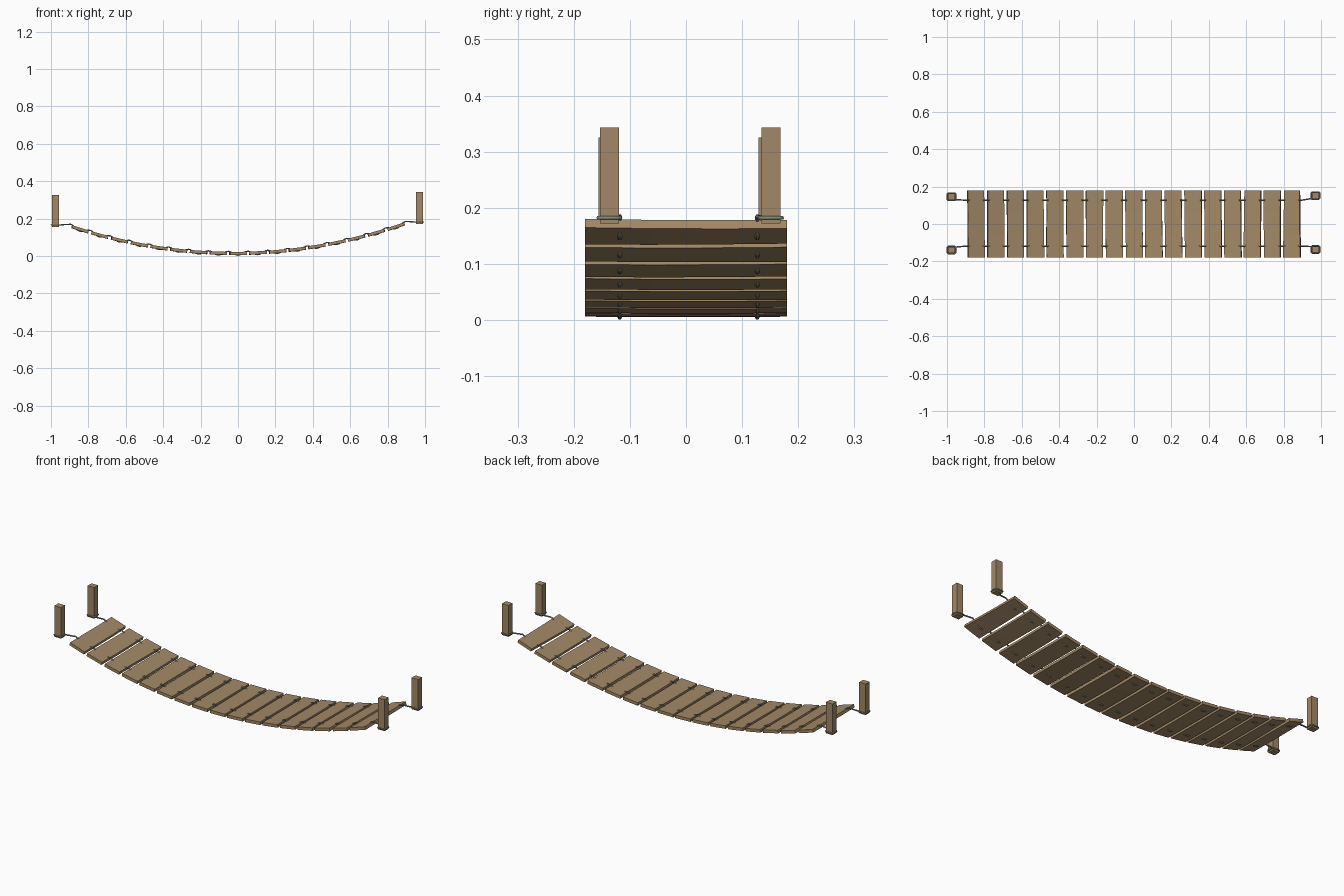
import bpy, bmesh, math, random
from mathutils import Vector, Matrix

if "Cube" in bpy.data.objects:
    bpy.data.objects.remove(bpy.data.objects["Cube"])

random.seed(4)

def material(name, rgb):
    m = bpy.data.materials.new(name)
    m.diffuse_color = (*rgb, 1)
    m.use_nodes = True
    m.node_tree.nodes["Principled BSDF"].inputs["Base Color"].default_value = m.diffuse_color
    return m

WOOD = material("weathered wood", (0.365, 0.25, 0.135))
ROPE = material("grey green rope", (0.23, 0.26, 0.19))

# sag curve of the bridge deck
X0, A, Z0 = -0.022, 0.19, 0.0142
N, PITCH = 17, 0.1056
HALF_Y, THICK = 0.18, 0.0162

def sag(x):
    return Z0 + A * (x - X0) ** 2

def slope(x):
    return math.atan(2 * A * (x - X0))

def deck_point(x, y, offset):
    a = slope(x)
    return Vector((x - math.sin(a) * offset, y, sag(x) + math.cos(a) * offset))

def mesh_object(name, bm, mat):
    bmesh.ops.recalc_face_normals(bm, faces=bm.faces)
    me = bpy.data.meshes.new(name)
    bm.to_mesh(me)
    bm.free()
    me.materials.append(mat)
    ob = bpy.data.objects.new(name, me)
    bpy.context.collection.objects.link(ob)
    return ob

# plank: slightly tapered board with four cross-sections joined along y
def plank(i):
    cx = (i - (N - 1) / 2) * PITCH
    taper_l, taper_r = (random.uniform(-0.003, 0.003) for _ in range(2))
    bm = bmesh.new()
    rings = []
    for y in (-HALF_Y, -0.06, 0.06, HALF_Y):
        dip = -0.0008 if abs(y) < 0.1 else 0
        left = -0.0458 + taper_l * y / HALF_Y + random.uniform(-0.0007, 0.0007)
        right = 0.0458 + taper_r * y / HALF_Y + random.uniform(-0.0007, 0.0007)
        rings.append([bm.verts.new((u, y, w + dip)) for u, w in (
            (left, -THICK / 2), (right, -THICK / 2), (right, THICK / 2), (left, THICK / 2))])
    for a, b in zip(rings, rings[1:]):
        for k in range(4):
            n = (k + 1) % 4
            bm.faces.new((a[k], a[n], b[n], b[k]))
    bm.faces.new(rings[0])
    bm.faces.new(rings[-1])
    bm.transform(Matrix.Translation((cx, 0, sag(cx))) @ Matrix.Rotation(-slope(cx), 4, 'Y'))
    mesh_object(f"plank_{i + 1}", bm, WOOD)

for i in range(N):
    plank(i)

# rope: tube along a path, turned into a mesh
def rope(name, pts, closed=False):
    cu = bpy.data.curves.new(name, 'CURVE')
    cu.dimensions = '3D'
    cu.bevel_depth = 0.0037
    cu.bevel_resolution = 1
    cu.use_fill_caps = True
    sp = cu.splines.new('POLY')
    sp.points.add(len(pts) - 1)
    for p, q in zip(sp.points, pts):
        p.co = (*q, 1)
    sp.use_cyclic_u = closed
    cu.materials.append(ROPE)
    ob = bpy.data.objects.new(name, cu)
    bpy.context.collection.objects.link(ob)
    bpy.ops.object.select_all(action='DESELECT')
    ob.select_set(True)
    bpy.context.view_layer.objects.active = ob
    bpy.ops.object.convert(target='MESH')
    bpy.ops.object.shade_smooth_by_angle(angle=math.radians(65))

# post positions: x, y, bottom z, top z
POSTS = {
    ("left", "front"): (-0.976, -0.139, 0.156, 0.325),
    ("left", "back"): (-0.976, 0.146, 0.156, 0.325),
    ("right", "front"): (0.970, -0.1365, 0.172, 0.343),
    ("right", "back"): (0.970, 0.1515, 0.172, 0.343),
}
HX, HY = 0.0195, 0.0168
RING = 0.003

for (end, side), (px, py, z0, z1) in POSTS.items():
    # square post
    bm = bmesh.new()
    bmesh.ops.create_cube(bm, size=1)
    bm.transform(Matrix.Translation((px, py, (z0 + z1) / 2))
                 @ Matrix.Diagonal((HX * 2, HY * 2, z1 - z0, 1)))
    mesh_object(f"{end}_{side}_post", bm, WOOD)
    # rope loop around the post foot
    ax, ay, c = HX + RING, HY + RING, 0.005
    loop = []
    for sx, sy in ((1, 1), (-1, 1), (-1, -1), (1, -1)):
        corner = [(sx * ax, sy * (ay - c)), (sx * (ax - c), sy * ay)]
        loop += corner if sx * sy > 0 else corner[::-1]
    rope(f"{end}_{side}_post_loop",
         [(px + u, py + v, z0 + 0.010) for u, v in loop], True)

# side ropes: weaving over each gap and under each plank, tied to the posts
STEPS = 10
for side, y in (("front", -0.118), ("back", 0.127)):
    inward = 1 if side == "front" else -1
    def tie(end):
        px, py, z0, _ = POSTS[(end, side)]
        s = 1 if end == "left" else -1
        return Vector((px + s * (HX + RING), py + inward * (HY + RING - 0.004), z0 + 0.010))
    pts = [tie("left")]
    for k in range(N * STEPS + 1):
        x = (k / STEPS - N / 2) * PITCH
        pts.append(deck_point(x, y, 0.0105 * math.cos(2 * math.pi * k / STEPS)))
    pts.append(tie("right"))
    rope(f"{side}_side_rope", pts)
